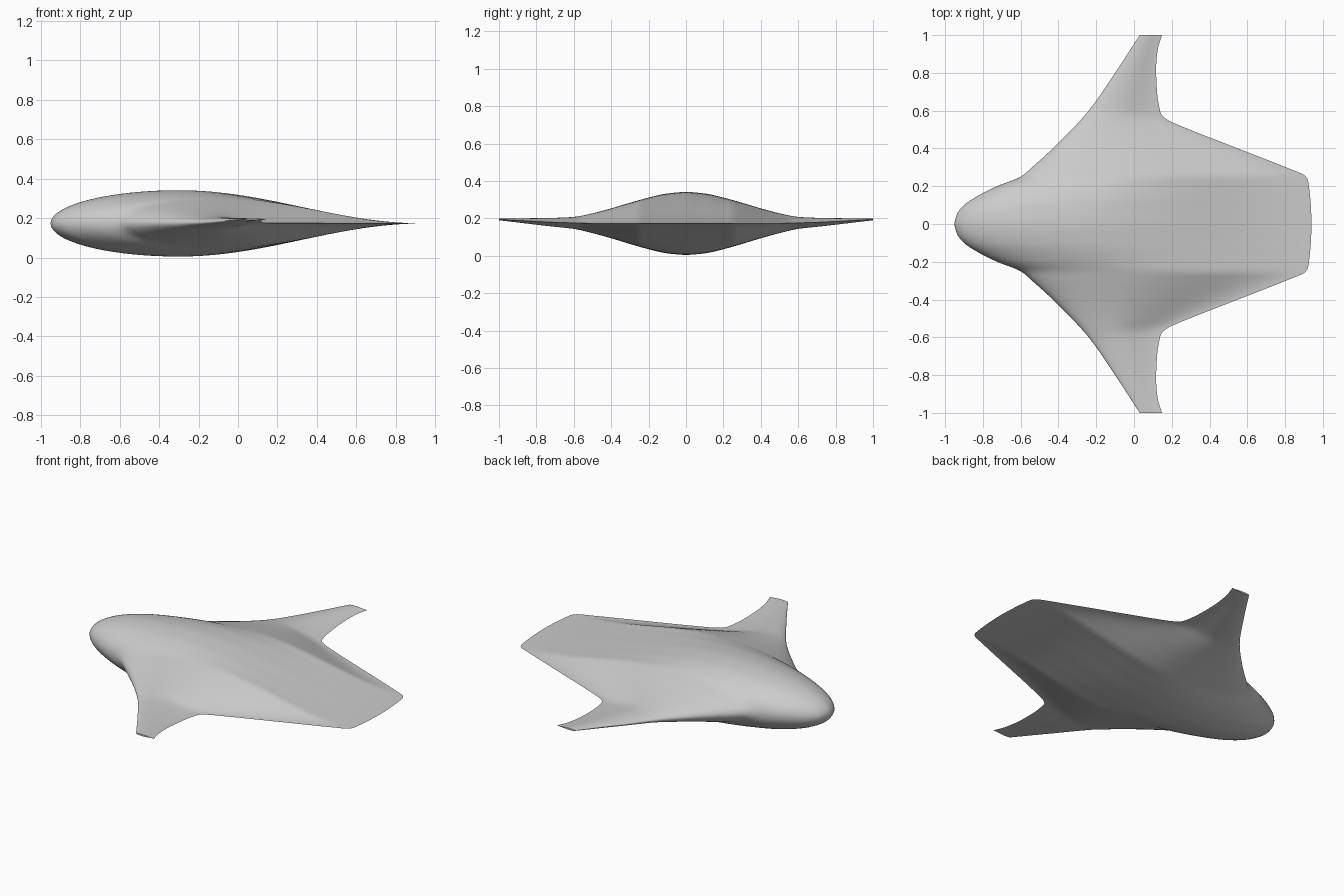
import bpy, bmesh, math

if "Cube" in bpy.data.objects:
    bpy.data.objects.remove(bpy.data.objects["Cube"])

# Half-span curves: (distance from centreline, value)
NOSE_EDGE = [(0, -.95), (.05, -.938), (.1, -.9), (.15, -.825), (.2, -.725), (.25, -.6),
             (.3, -.54), (.4, -.43), (.6, -.24), (.8, -.1), (1, .03)]
TAIL_EDGE = [(0, .94), (.1, .936), (.2, .926), (.24, .918), (.26, .9), (.29, .83), (.4, .55),
             (.5, .295), (.55, .18), (.575, .148), (.6, .138), (.7, .122), (.82, .117), (.92, .125), (1, .148)]
HALF_THICK = [(0, .168), (.1, .16), (.2, .138), (.3, .11), (.4, .08), (.5, .053),
              (.6, .032), (.7, .024), (1, .005)]
MID_HEIGHT = [(0, .173), (.5, .174), (.6, .176), (.7, .179), (1, .195)]


def curve(points, y):
    """Monotone cubic through the points."""
    slopes = [(b[1] - a[1]) / (b[0] - a[0]) for a, b in zip(points, points[1:])]
    tangents = [0] + [2 * p * q / (p + q) if p * q > 0 else 0
                      for p, q in zip(slopes, slopes[1:])] + [slopes[-1]]
    i = max(k for k in range(len(slopes)) if points[k][0] <= y)
    (x0, v0), (x1, v1) = points[i], points[i + 1]
    h = x1 - x0
    t = (y - x0) / h
    return (v0 * (1 + 2 * t) * (1 - t) ** 2 + tangents[i] * h * t * (1 - t) ** 2
            + v1 * t * t * (3 - 2 * t) + tangents[i + 1] * h * t * t * (t - 1))


def section(t):
    """Elliptic nose, smoothly tapering tail."""
    peak = .344
    if t < peak:
        return math.sqrt(max(0, 1 - (1 - t / peak) ** 2))
    return (1 + math.cos(math.pi * (t - peak) / (1 - peak))) / 2


# Closed loop of chord fractions: upper side tail to nose, then lower side back
N = 40
chord = [(k / N) ** 2 * (1 - .35 * k / N) / .65 for k in range(N + 1)]
loop = [(t, 1) for t in reversed(chord)] + [(t, -1) for t in chord[1:-1]]

# Loft the sections from wing tip to wing tip
SPAN = 80
bm = bmesh.new()
rings = []
for j in range(-SPAN, SPAN + 1):
    y = j / SPAN
    a = abs(y)
    lead, tail = curve(NOSE_EDGE, a), curve(TAIL_EDGE, a)
    thick, mid = curve(HALF_THICK, a), curve(MID_HEIGHT, a)
    rings.append([bm.verts.new((lead + t * (tail - lead), y, mid + side * thick * section(t)))
                  for t, side in loop])
M = len(loop)
for r, s in zip(rings, rings[1:]):
    for k in range(M):
        bm.faces.new((r[k], r[(k + 1) % M], s[(k + 1) % M], s[k]))
bm.faces.new(rings[0])
bm.faces.new(rings[-1])
bmesh.ops.recalc_face_normals(bm, faces=bm.faces[:])

mesh = bpy.data.meshes.new("blended_wing_body")
bm.to_mesh(mesh)
bm.free()
body = bpy.data.objects.new("blended_wing_body", mesh)
bpy.context.collection.objects.link(body)

# Plain grey skin
grey = bpy.data.materials.new("light_grey")
grey.use_nodes = True
colour = (.6, .6, .6, 1)
grey.diffuse_color = colour
grey.node_tree.nodes["Principled BSDF"].inputs["Base Color"].default_value = colour
mesh.materials.append(grey)

bpy.context.view_layer.objects.active = body
body.select_set(True)
bpy.ops.object.shade_smooth_by_angle(angle=math.radians(40))
